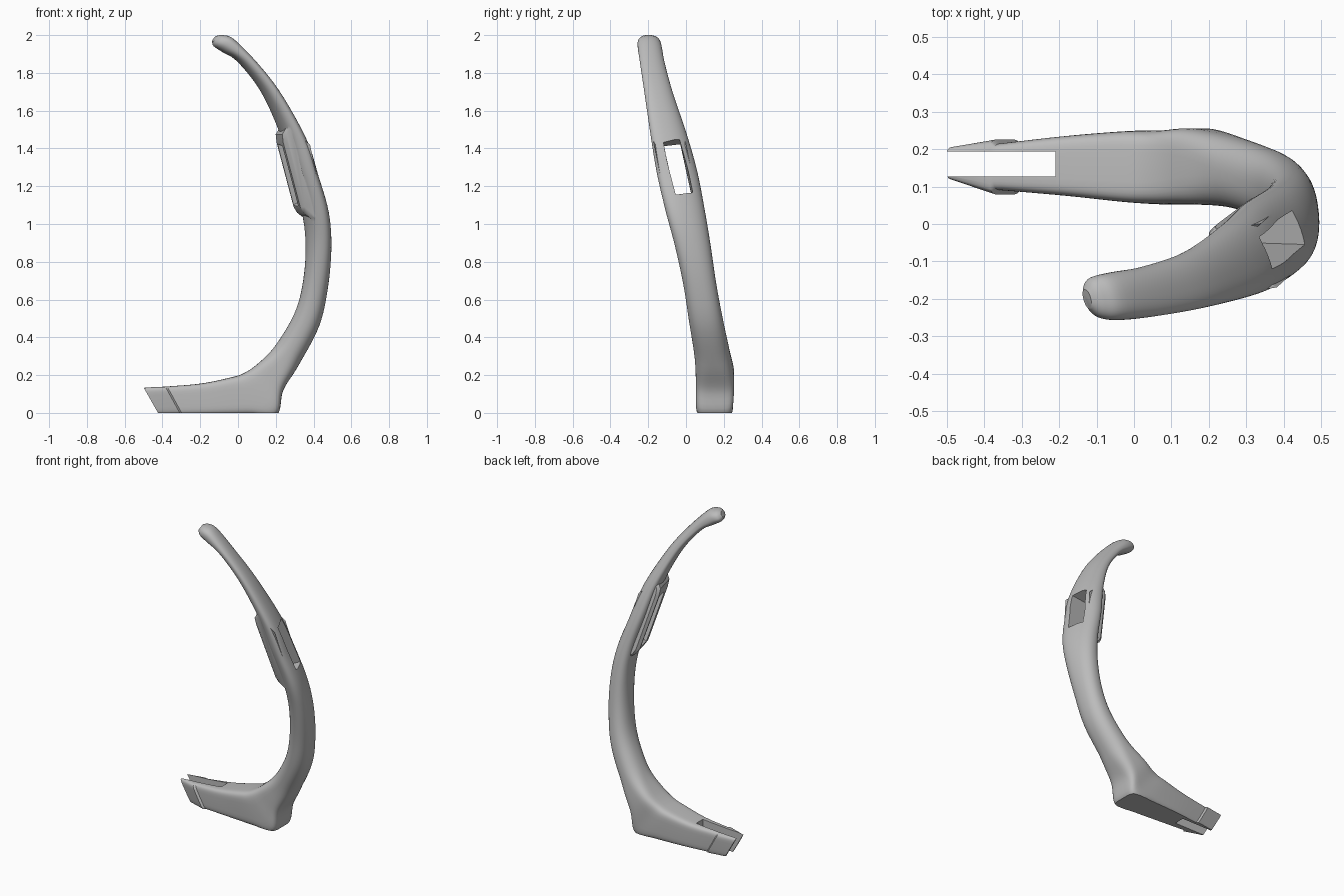
import bpy, bmesh, math
from mathutils import Vector

old = bpy.data.objects.get("Cube")
if old:
    bpy.data.objects.remove(old, do_unlink=True)

grey = bpy.data.materials.new("matte_grey")
grey.use_nodes = True
COLOUR = (0.5, 0.5, 0.5, 1)
grey.diffuse_color = COLOUR
grey.node_tree.nodes["Principled BSDF"].inputs["Base Color"].default_value = COLOUR


def make_object(name, bm):
    bmesh.ops.recalc_face_normals(bm, faces=bm.faces)
    mesh = bpy.data.meshes.new(name)
    bm.to_mesh(mesh)
    bm.free()
    mesh.materials.append(grey)
    obj = bpy.data.objects.new(name, mesh)
    bpy.context.collection.objects.link(obj)
    return obj


def bridge(bm, rings):
    """Skin a list of equal point rings and cap both ends."""
    loops = [[bm.verts.new(p) for p in ring] for ring in rings]
    count = len(loops[0])
    for a, b in zip(loops, loops[1:]):
        for i in range(count):
            j = (i + 1) % count
            bm.faces.new((a[i], a[j], b[j], b[i]))
    bm.faces.new(loops[0])
    bm.faces.new(loops[-1])


def combine(target, tool, operation):
    """Apply one boolean and discard the tool."""
    tool.hide_render = True
    mod = target.modifiers.new(operation, 'BOOLEAN')
    mod.operation = operation
    mod.solver = 'EXACT'
    mod.object = tool
    bpy.context.view_layer.objects.active = target
    bpy.ops.object.modifier_apply(modifier=mod.name)
    bpy.data.objects.remove(tool, do_unlink=True)


def catmull(p, q, r, s, t):
    return (q * 2 + (r - p) * t + (p * 2 - q * 5 + r * 4 - s) * t ** 2
            + (q * 3 - p - r * 3 + s) * t ** 3) / 2


def smoothstep(low, high, value):
    t = min(max((value - low) / (high - low), 0), 1)
    return t * t * (3 - 2 * t)


# Curved arm stations: inner x, inner z, outer x, outer z, front y, back y
STATIONS = [
    (-.135, 1.965, -.115, 1.995, -.225, -.175),
    (-.125, 1.94, -.08, 2, -.25, -.145),
    (-.08, 1.91, -.02, 1.975, -.256, -.13),
    (0, 1.86, .11, 1.84, -.243, -.112),
    (.12, 1.71, .23, 1.68, -.22, -.07),
    (.22, 1.5, .36, 1.44, -.187, .005),
    (.28, 1.3, .42, 1.25, -.155, .06),
    (.34, 1.08, .475, 1.06, -.108, .1),
    (.36, .9, .492, .88, -.06, .13),
    (.345, .7, .477, .67, -.015, .16),
    (.3, .53, .43, .46, .015, .195),
    (.2, .36, .32, .25, .045, .235),
    (.11, .265, .24, .12, .052, .255),
    (.03, .21, .205, -.01, .052, .25),
    (-.05, .185, .06, -.01, .058, .248),
    (-.2, .155, -.13, -.01, .075, .235),
    (-.375, .14, -.293, -.01, .09, .215),
]
SIDES = 40


def section(station):
    xi, zi, xo, zo, y0, y1 = station
    inner, outer = Vector((xi, 0, zi)), Vector((xo, 0, zo))
    mid, half = (inner + outer) / 2, (outer - inner) / 2
    # Round up the arm, boxy and straight-sided at the foot
    power = 2 / (2.3 + 3.5 * (1 - smoothstep(.05, .35, mid.z)))
    lean = .25 * smoothstep(.5, 1.2, mid.z)
    ring = []
    for i in range(SIDES):
        a = math.tau * (i + .5) / SIDES
        c, s = math.cos(a), math.sin(a)
        u = math.copysign(abs(c) ** power, c)
        v = math.copysign(abs(s) ** power, s) * (y1 - y0) / 2
        ring.append(mid + half * u + Vector((-lean * v, (y0 + y1) / 2 + v, 0)))
    return ring


points = [Vector(s) for s in STATIONS]
rings = []
STEPS = 6
for i in range(len(points) - 1):
    p, s = points[max(i - 1, 0)], points[min(i + 2, len(points) - 1)]
    for k in range(STEPS):
        rings.append(section(catmull(p, points[i], points[i + 1], s, k / STEPS)))
rings.append(section(points[-1]))
# Stepped wedge at the end of the foot
rings.append(section((-.385, .139, -.303, -.01, .078, .226)))
rings.append(section((-.5, .135, -.418, -.01, .118, .206)))

bm = bmesh.new()
bridge(bm, rings)
cut = bmesh.ops.bisect_plane(bm, geom=bm.verts[:] + bm.edges[:] + bm.faces[:],
                             plane_co=(0, 0, 0), plane_no=(0, 0, 1), clear_inner=True)
rim = [e for e in bm.edges if e.is_boundary]
bmesh.ops.holes_fill(bm, edges=rim, sides=0)
arm = make_object("curved_arm", bm)

# Raised pad on the inside of the arm
PAD = [(.235, 1.505), (.217, 1.475), (.222, 1.43), (.312, 1.09), (.33, 1.06),
       (.375, 1.025), (.41, 1.1), (.34, 1.42)]


def pad_ring(offset, inset):
    return [(x + inset - .25 * offset, -.09 + (1.45 - z) * .2 + offset, z) for x, z in PAD]


bm = bmesh.new()
bridge(bm, [pad_ring(o, n) for o, n in ((-.085, .02), (-.07, 0), (.07, 0), (.085, .02))])
combine(arm, make_object("inner_pad", bm), 'UNION')

# Tapered window through the pad
outside = [(.345, -.035, 1.45), (.39, -.12, 1.435), (.465, -.055, 1.16), (.45, .035, 1.18)]
inside = [(.2, -.03, 1.42), (.22, -.115, 1.41), (.31, -.05, 1.09), (.29, .04, 1.1)]
pairs = [(Vector(a), Vector(b)) for a, b in zip(outside, inside)]
bm = bmesh.new()
bridge(bm, [[a.lerp(b, t) for a, b in pairs] for t in (-.5, 1.5)])
combine(arm, make_object("window_cutter", bm), 'DIFFERENCE')

# Slot that splits the foot into two prongs
bm = bmesh.new()
bridge(bm, [[(x, .127, z), (x, .194, z), (x, .194, z + .5), (x, .127, z + .5)]
            for x, z in ((-.7, -.2), (-.21, -.2))])
combine(arm, make_object("slot_cutter", bm), 'DIFFERENCE')

bpy.ops.object.select_all(action='DESELECT')
arm.select_set(True)
bpy.context.view_layer.objects.active = arm
bpy.ops.object.shade_smooth_by_angle(angle=math.radians(35))
